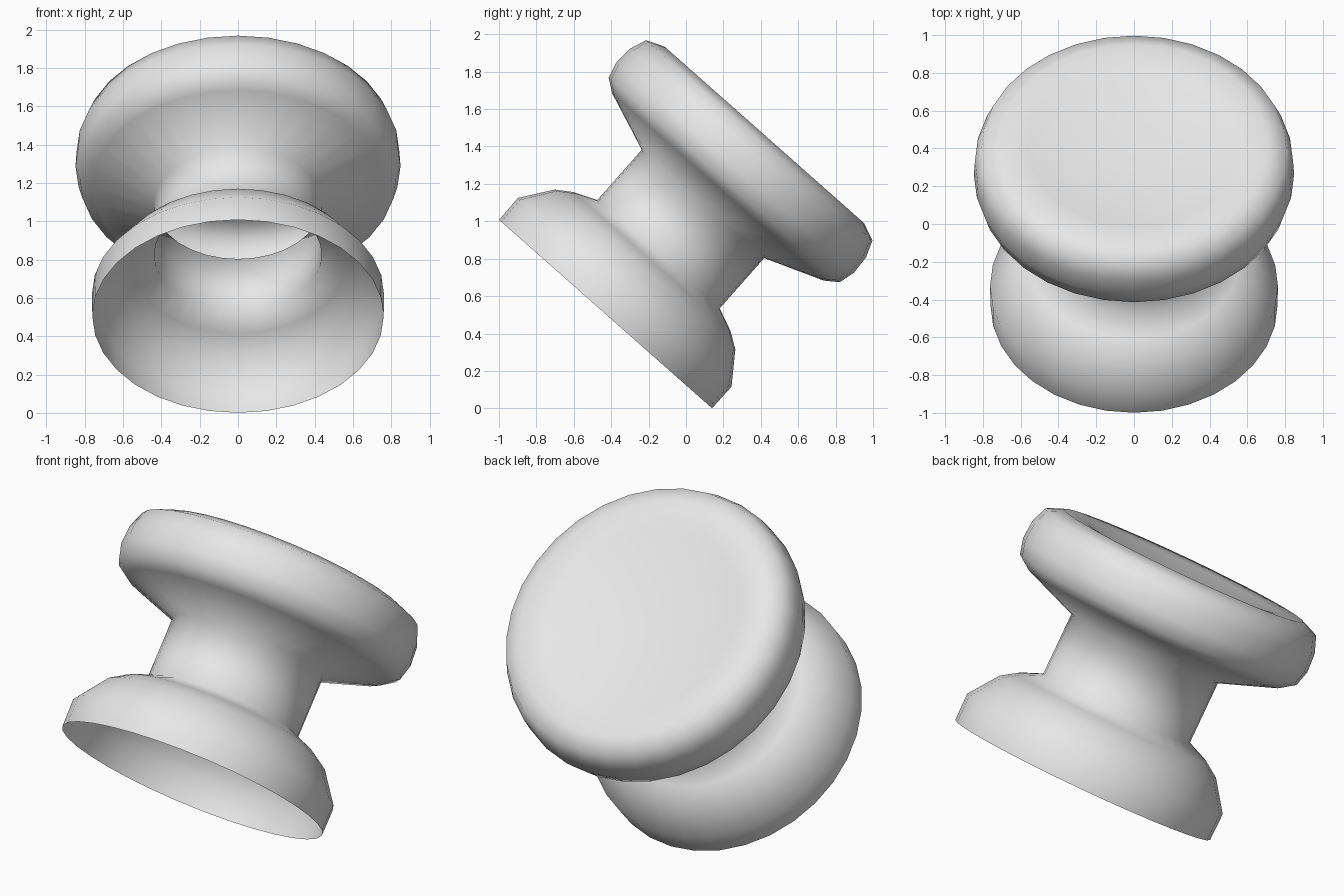
import bpy
import bmesh
import math
from mathutils import Matrix, Vector

cube = bpy.data.objects.get("Cube")
if cube:
    bpy.data.objects.remove(cube, do_unlink=True)

SEGMENTS = 32

# Plain grey finish
grey = bpy.data.materials.new("plain_grey")
grey.use_nodes = True
colour = (0.8, 0.8, 0.8, 1.0)
grey.diffuse_color = colour
grey.node_tree.nodes["Principled BSDF"].inputs["Base Color"].default_value = colour

# Profile as (radius, height along the axis)
flared_base = [(0.76, 0.0), (0.762, 0.155), (0.645, 0.318), (0.56, 0.375)]
neck = [(0.437, 0.427), (0.437, 0.786)]
head = [(0.755, 0.907), (0.825, 0.957), (0.848, 1.045),
        (0.842, 1.15), (0.808, 1.24), (0.712, 1.28)]
dish = [(0.56, 1.265), (0.0, 1.14)]


def revolve(name, profile, placement, material):
    """Spin a profile round z into a thin open shell, then place it."""
    bm = bmesh.new()
    verts = [bm.verts.new((r, 0, h)) for r, h in profile]
    edges = [bm.edges.new(pair) for pair in zip(verts, verts[1:])]
    bmesh.ops.spin(bm, geom=verts + edges, cent=(0, 0, 0), axis=(0, 0, 1),
                   angle=math.tau, steps=SEGMENTS, use_merge=True)
    bmesh.ops.remove_doubles(bm, verts=bm.verts[:], dist=0.0001)
    bmesh.ops.recalc_face_normals(bm, faces=bm.faces[:])
    # The dish must face out of the open end of the head
    bm.faces.ensure_lookup_table()
    top = max(bm.faces, key=lambda f: f.calc_center_median().z)
    if top.normal.z < 0:
        bmesh.ops.reverse_faces(bm, faces=bm.faces[:])
    bm.transform(placement)
    for face in bm.faces:
        face.smooth = True
    mesh = bpy.data.meshes.new(name)
    bm.to_mesh(mesh)
    bm.free()
    mesh.materials.append(material)
    obj = bpy.data.objects.new(name, mesh)
    bpy.context.collection.objects.link(obj)
    return obj


# Knob tilted back, resting on the rim of its base
tilt = Matrix.Rotation(math.radians(-41.5), 4, "X")
placement = Matrix.Translation(Vector((0, -0.43, 0.504))) @ tilt
revolve("knob", flared_base + neck + head + dish, placement, grey)
